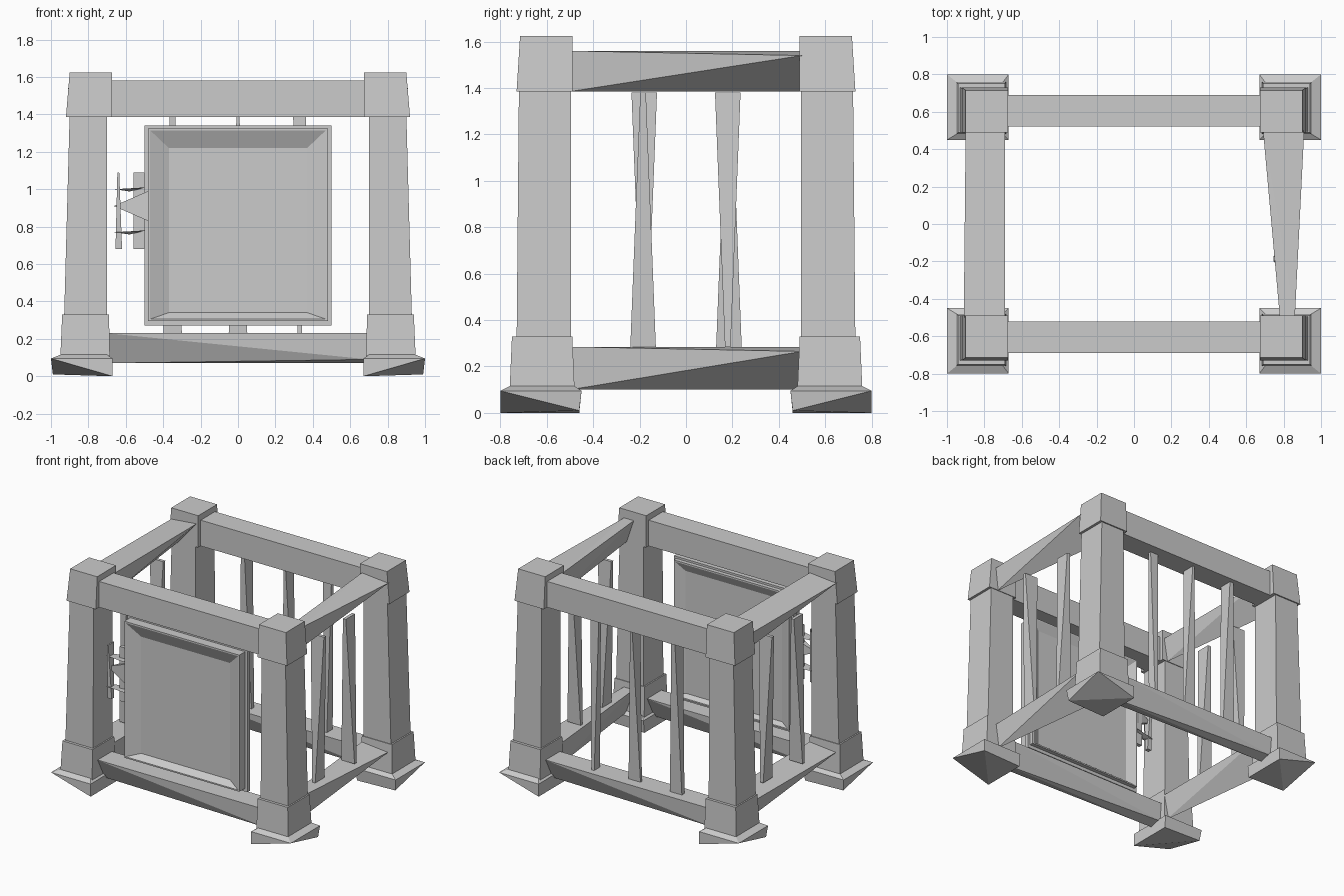
import bpy, bmesh
from mathutils import Vector

if "Cube" in bpy.data.objects:
    bpy.data.objects.remove(bpy.data.objects["Cube"])


def hull(name, pts):
    """Flat-faced convex solid around a few points."""
    bm = bmesh.new()
    for p in pts:
        bm.verts.new(p)
    bmesh.ops.convex_hull(bm, input=bm.verts)
    bmesh.ops.recalc_face_normals(bm, faces=bm.faces)
    me = bpy.data.meshes.new(name)
    bm.to_mesh(me)
    bm.free()
    ob = bpy.data.objects.new(name, me)
    bpy.context.collection.objects.link(ob)
    return ob


def rect(x0, x1, y0, y1, z):
    return [(x, y, z) for x in (x0, x1) for y in (y0, y1)]


def box(name, x0, x1, y0, y1, z0, z1):
    return hull(name, rect(x0, x1, y0, y1, z0) + rect(x0, x1, y0, y1, z1))


def flip(pts, sx, sy):
    return [(x * sx, y * sy, z) for x, y, z in pts]


# Corner posts with base blocks, caps and chipped feet
for sx in (-1, 1):
    for sy in (-1, 1):
        parts = {
            "post": rect(.70, .93, .495, .73, .3) + rect(.70, .90, .495, .72, 1.4),
            "post_base": rect(.685, .95, .48, .76, .10) + rect(.69, .94, .49, .75, .33),
            "post_cap": rect(.675, .92, .49, .73, 1.385) + rect(.675, .90, .49, .715, 1.625),
            "foot": rect(.67, 1, .45, .80, .095) + rect(.70, .95, .48, .76, .115)
                    + [(.67, .46, 0), (.67, .80, 0), (.99, .46, .01)],
        }
        for name, pts in parts.items():
            hull(name, flip(pts, sx, sy))

# Long beams at front and back, the lower ones chamfered and twisted
for s in (-1, 1):
    box("top_long_beam", -.69, .69, s * .605 - .085, s * .605 + .085, 1.385, 1.58)
    pts = rect(-.70, .70, .52, .69, .23) + [(.70, .61, .07), (.70, .53, .09), (-.70, .68, .09), (-.70, .60, .07)]
    hull("bottom_long_beam", flip(pts, s, s))

# Twisted side beams
for name, z0, z1 in (("bottom_side_beam", .10, .285), ("top_side_beam", 1.385, 1.56)):
    hull(name, [(.78, -.5, z1), (.86, -.5, z1), (.84, -.5, z0),
                (.69, .5, z1), (.91, .5, z1 - .02), (.72, .5, z0)])
    hull(name, [(-.90, .5, z1 - .02), (-.69, .5, z1), (-.84, .5, z0),
                (-.69, -.5, z1), (-.91, -.5, z1 - .02), (-.72, -.5, z0)])


# Bars: flattened one way at the top and the other way at the bottom
def bar(x, y, a, b, z0, z1):
    hull("cage_bar", rect(x - a, x + a, y - b, y + b, z1) + rect(x - b, x + b, y - a, y + a, z0))


for s in (-1, 1):
    bar(.80 * s, .18 * s, .012, .055, .285, 1.38)
    bar(.80 * s, -.185 * s, .055, .012, .285, 1.38)
for x, a, b in ((-.35, .015, .05), (0, .008, .05), (.33, .035, .012)):
    bar(x, .605, a, b, .22, 1.39)

# Door: slab with a thin rim and a sunken panel on both sides, wider slopes left and right
bm = bmesh.new()
bmesh.ops.create_cube(bm, size=1)
for v in bm.verts:
    v.co = Vector((v.co.x * .96, -.605 + v.co.y * .13, .81 + v.co.z * 1.03))
for f in [f for f in bm.faces if abs(f.normal.y) > .9]:
    bmesh.ops.inset_individual(bm, faces=[f], thickness=.015, depth=0)
    bmesh.ops.inset_individual(bm, faces=[f], thickness=.02, depth=-.045)
    for v in f.verts:
        v.co.x = .37 if v.co.x > 0 else -.37
        v.co.z = 1.22 if v.co.z > .8 else .34
me = bpy.data.meshes.new("door")
bm.to_mesh(me)
bm.free()
bpy.context.collection.objects.link(bpy.data.objects.new("door", me))
box("door_back_plate", -.50, .50, -.60, -.57, .27, 1.34)

# Latch on the left of the door
box("latch_plate", -.56, -.50, -.61, -.58, .68, 1.09)
hull("latch_pin", rect(-.655, -.62, -.62, -.59, .68) + rect(-.645, -.635, -.64, -.57, 1.09))
for z in (.77, 1.0):
    hull("latch_ring", [(-.66, -.63, z), (-.66, -.58, z), (-.49, -.66, z + .01), (-.49, -.55, z + .01),
                        (-.58, -.60, z - .012)])
hull("latch_bolt", [(-.665, -.605, .91), (-.48, -.64, .99), (-.48, -.57, .99),
                    (-.48, -.64, .83), (-.48, -.57, .83)])
